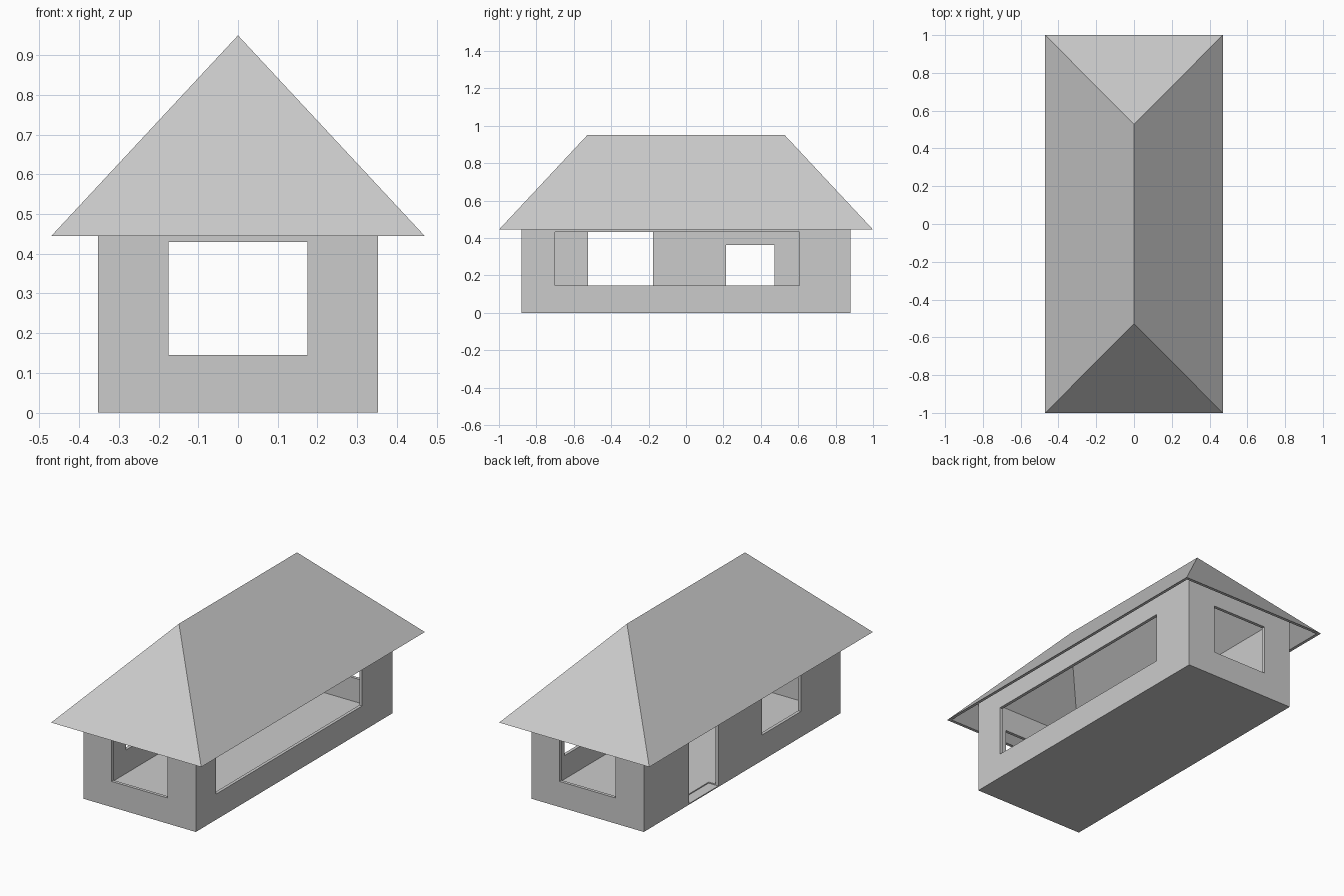
import bpy, bmesh

if "Cube" in bpy.data.objects:
    bpy.data.objects.remove(bpy.data.objects["Cube"])

WALL, FLOOR = 0.018, 0.012
HX, HY, TOP = 0.352, 0.88, 0.566


def box(name, x, y, z):
    """Box from (min, max) ranges."""
    bpy.ops.mesh.primitive_cube_add(size=1, location=[sum(r) / 2 for r in (x, y, z)])
    ob = bpy.context.object
    ob.name = name
    ob.scale = [r[1] - r[0] for r in (x, y, z)]
    bpy.ops.object.transform_apply(location=True, rotation=False, scale=True)
    return ob


def cut(target, x, y, z):
    """Subtract a box from the target."""
    cutter = box("cutter", x, y, z)
    cutter.hide_render = True
    mod = target.modifiers.new("cut", 'BOOLEAN')
    mod.operation, mod.solver, mod.object = 'DIFFERENCE', 'EXACT', cutter
    bpy.context.view_layer.objects.active = target
    bpy.ops.object.modifier_apply(modifier=mod.name)
    bpy.data.objects.remove(cutter, do_unlink=True)


# Hollow body: floor and four thin walls reaching up under the roof
body = box("house_walls", (-HX, HX), (-HY, HY), (0, TOP))
cut(body, (-HX + WALL, HX - WALL), (-HY + WALL, HY - WALL), (FLOOR, 1))

# Front and back windows
for side in (-1, 1):
    y = side * HY
    cut(body, (-0.175, 0.175), (y - 0.06, y + 0.06), (0.145, 0.43))
# Long opening on the right, window and door on the left
cut(body, (HX - 0.06, HX + 0.06), (-0.70, 0.608), (0.145, 0.432))
cut(body, (-HX - 0.06, -HX + 0.06), (-0.525, -0.177), (0.145, 0.432))
cut(body, (-HX - 0.06, -HX + 0.06), (0.214, 0.474), (0.006, 0.362))

# Hip roof: thin shell, open underneath, with a flat rim at the eaves
bm = bmesh.new()


def hip(ex, ey, ridge_y, z0, z1):
    corners = [bm.verts.new((sx * ex, sy * ey, z0))
               for sx, sy in ((-1, -1), (1, -1), (1, 1), (-1, 1))]
    r0, r1 = bm.verts.new((0, -ridge_y, z1)), bm.verts.new((0, ridge_y, z1))
    a, b, c, d = corners
    for f in ((a, b, r0), (b, c, r1, r0), (c, d, r1), (d, a, r0, r1)):
        bm.faces.new(f)
    return corners


outer = hip(0.47, 1.0, 0.528, 0.445, 0.95)
inner = hip(0.453, 0.983, 0.528, 0.445, 0.932)
for i in range(4):
    j = (i + 1) % 4
    bm.faces.new((outer[i], outer[j], inner[j], inner[i]))
bmesh.ops.recalc_face_normals(bm, faces=bm.faces)
mesh = bpy.data.meshes.new("hip_roof")
bm.to_mesh(mesh)
bm.free()
bpy.context.collection.objects.link(bpy.data.objects.new("hip_roof", mesh))
